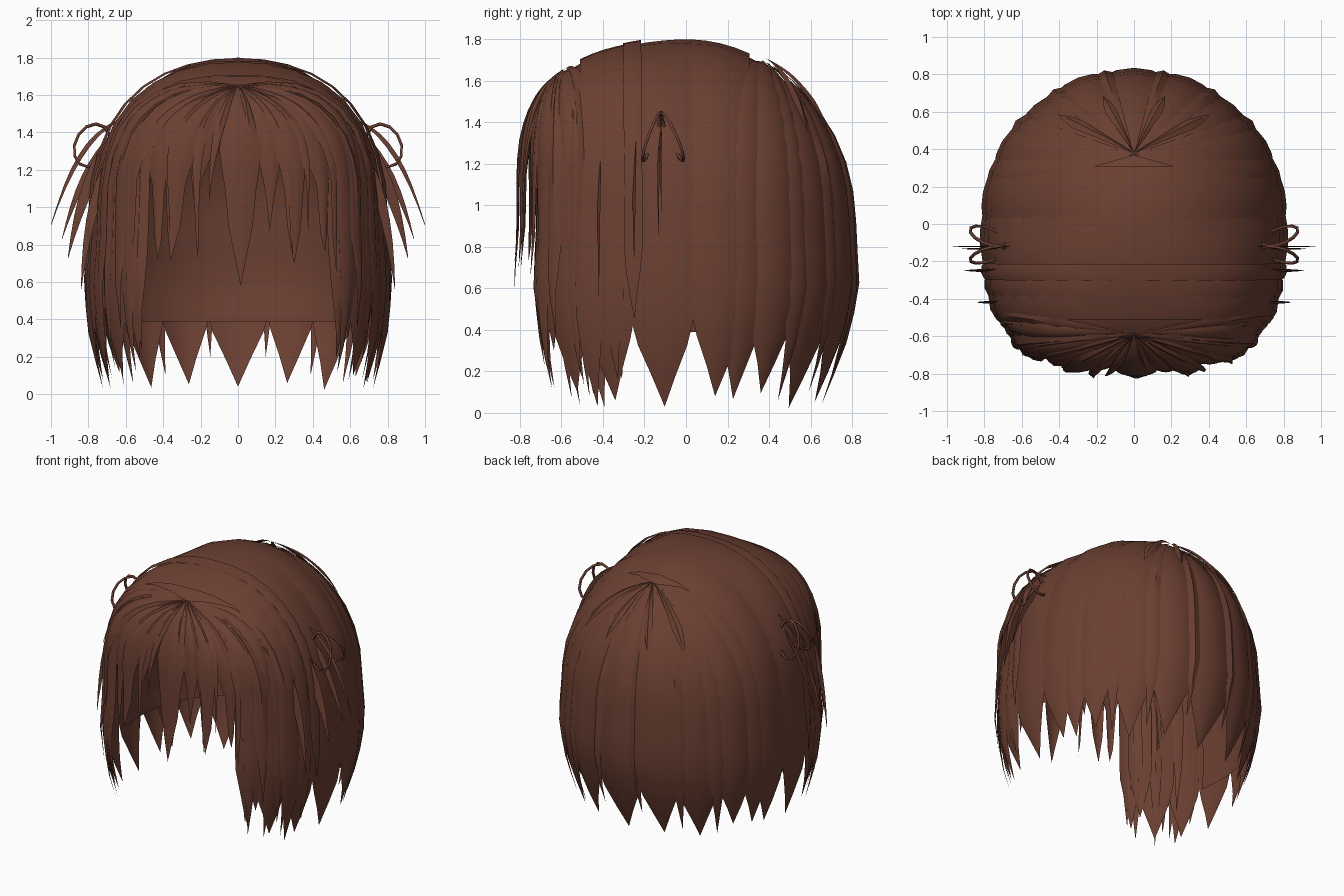
import bpy, bmesh, math, random
from mathutils import Vector

if "Cube" in bpy.data.objects:
    bpy.data.objects.remove(bpy.data.objects["Cube"])

random.seed(4)
A, B, ZC, H = 0.79, 0.80, 0.9, 0.9       # head half sizes, widest height, dome height
ARC = 1.05                               # rough path length over the dome

brown = bpy.data.materials.new("chestnut_hair")
brown.diffuse_color = (0.146, 0.050, 0.031, 1)
brown.use_nodes = True
brown.node_tree.nodes["Principled BSDF"].inputs["Base Color"].default_value = brown.diffuse_color


def finish(name, bm, angle=40):
    me = bpy.data.meshes.new(name)
    bmesh.ops.remove_doubles(bm, verts=bm.verts, dist=0.0004)
    bm.to_mesh(me)
    bm.free()
    ob = bpy.data.objects.new(name, me)
    bpy.context.collection.objects.link(ob)
    me.materials.append(brown)
    bpy.ops.object.select_all(action='DESELECT')
    ob.select_set(True)
    bpy.context.view_layer.objects.active = ob
    bpy.ops.object.shade_smooth_by_angle(angle=math.radians(angle))
    return ob


def power(y):
    # squarer section toward the front
    return 2.0 + 1.1 * min(1, max(0, -y / B))


def rim(deg):
    # widest outline of the head, angle measured from the front
    s, c = math.sin(math.radians(deg)), -math.cos(math.radians(deg))
    n = power(c * B)
    k = (abs(s) ** n + abs(c) ** n) ** (-1 / n)
    return Vector((A * s * k, B * c * k))


SIDE = [(-0.1, 0.85), (0.03, 0.92), (0.3, 1.0), (0.6, 1.03), (0.9, 1.0)]
BACK = [(-0.1, 0.72), (0.03, 0.82), (0.3, 0.94), (0.6, 1.02), (0.9, 1.0)]


def taper(z, pts):
    for (z0, r0), (z1, r1) in zip(pts, pts[1:]):
        if z <= z1:
            return r0 + (r1 - r0) * (z - z0) / (z1 - z0)
    return 1.0


def surface(start, deg, s, off):
    # point at distance s along a hair path from start over the dome and down
    r = rim(deg)
    if start == "part":
        p0 = Vector((0, r.y))
    else:
        p0 = Vector(start)
    if s < ARC:
        p = p0 + (r - p0) * math.sin(s / ARC * math.pi / 2)
        n = power(p.y)
        h = min(1, abs(p.x / A) ** n + abs(p.y / B) ** n)
        z = ZC + H * (1 - h) ** (1 / n)
    else:
        z = ZC - (s - ARC)
        p = Vector((r.x * taper(z, SIDE), r.y * taper(z, BACK if r.y > 0 else SIDE)))
    return Vector((p.x * (1 + off), p.y * (1 + off), ZC + (z - ZC) * (1 + off * 0.6) if z > ZC else z))


def lock(bm, start, deg, half, tip, off=0.0, point=0.8, bulge=0.02, s0=0.0, lean=0.0, cols=4, rows=13):
    # one strand sheet that follows the head and ends in a point
    if tip > ZC:
        end = ARC * math.acos((tip - ZC) / H) / (math.pi / 2)
    else:
        end = ARC + ZC - tip
    grid = []
    for i in range(rows + 1):
        f = i / rows
        s = s0 + (end - s0) * f
        w = 1 if f < point else max(0.0, (1 - f) / (1 - point))
        line = []
        for j in range(cols + 1):
            u = 2 * j / cols - 1
            d = deg + lean * f * f + u * half * w
            line.append(bm.verts.new(surface(start, d, s, off + bulge * (1 - u * u) * w * min(1, 3 * f))))
        grid.append(line)
    for g0, g1 in zip(grid, grid[1:]):
        for j in range(cols):
            bm.faces.new((g0[j], g0[j + 1], g1[j + 1], g1[j]))


def jit(v):
    return random.uniform(-v, v)


# inner cap, cut away around the face
bm = bmesh.new()
N, M = 48, 14
end = ARC + ZC - 0.39
ring = [[bm.verts.new(surface((0, -0.1), 360 * j / N, end * i / M, -0.03)) for j in range(N)] for i in range(M + 1)]
for i in range(M):
    for j in range(N):
        a = min(j + 0.5, N - j - 0.5) * 360 / N
        if not (a < 72 and i >= M * 0.5):
            bm.faces.new((ring[i][j], ring[i][(j + 1) % N], ring[i + 1][(j + 1) % N], ring[i + 1][j]))
finish("inner_cap", bm)

# broad back locks fanning from the whorl
WHORL = (0, 0.37)
bm = bmesh.new()
lock(bm, WHORL, 180, 13, 0.04, -0.01, 0.8, 0.035)
for sg in (1, -1):
    for deg, half, tip, off in [(159, 11, 0.07, 0.0), (140, 11, 0.04, -0.01), (122, 10, 0.1, 0.0), (110, 9, 0.08, -0.01)]:
        lock(bm, WHORL, sg * deg, half, tip + jit(0.02), off, 0.8, 0.03)
    for deg, half, tip in [(169, 3, 0.2), (149, 3.5, 0.1), (131, 4, 0.06)]:
        lock(bm, WHORL, sg * deg, half, tip, 0.012, 0.75, s0=0.1, cols=2)
    # short raised wisps at the whorl
    for deg, tip in [(164, 1.5), (141, 1.45)]:
        lock(bm, WHORL, sg * deg, 4, tip, 0.028, 0.7, 0.02, cols=2)
finish("back_locks", bm)

# broad side locks falling from the centre parting
bm = bmesh.new()
for sg in (1, -1):
    for deg, half, tip, off in [(102, 10.5, 0.08, 0.0), (82, 11, 0.03, 0.0), (64, 9, 0.06, 0.0), (50, 8, 0.1, -0.01),
                                (43, 5, 0.3, -0.015)]:
        lock(bm, "part", sg * deg, half, tip, off, 0.8, 0.02)
    # narrow raised bands
    for deg, half, tip, off in [(72, 3, 0.45, 0.03), (59, 4.5, 0.03, 0.02), (66, 3.5, 0.16, 0.018)]:
        lock(bm, "part", sg * deg, half, tip, off, 0.8, 0.015, lean=jit(2), cols=2)
finish("side_locks", bm)

# narrow face framing locks
FRINGE = (0, -0.58)
bm = bmesh.new()
for sg in (1, -1):
    for k in range(7):
        lock(bm, FRINGE, sg * (37 + k * 4), 3.4 + jit(0.6), (0.2, 0.1, 0.34, 0.05, 0.16, 0.08, 0.28)[k] + jit(0.03),
             0.012 * (k % 3) - 0.008, 0.65, 0.018, lean=sg * jit(2), cols=2)
    lock(bm, FRINGE, sg * 39, 5, 0.2, -0.015, 0.75)
finish("face_locks", bm)

# fringe fanning over the forehead
bm = bmesh.new()
lock(bm, FRINGE, 1, 9, 0.58, 0.005, 0.55, 0.03)
for sg in (1, -1):
    for deg, half, tip, off in [(14, 8, 0.88, -0.01), (22, 7, 0.68, 0.005), (31, 7, 0.78, -0.01), (40, 7, 0.6, 0.005), (50, 6, 0.75, 0.0)]:
        lock(bm, FRINGE, sg * deg, half, tip + jit(0.06), off, 0.55, 0.03, lean=sg * jit(3))
    for deg, tip in [(8, 0.95), (18, 0.72), (28, 0.85), (37, 0.65), (45, 0.6)]:
        lock(bm, FRINGE, sg * (deg + jit(2)), 3, tip, 0.02, 0.45, 0.015, lean=sg * jit(4), cols=2)
finish("fringe_locks", bm)


def blade(bm, pts, width, axis=Vector((0, 1, 0))):
    # thin loose strand, widest in the middle
    pts = [Vector(p) for p in pts]
    n = 8
    prev = None
    for i in range(n + 1):
        t = i / n
        p = pts[0] * (1 - t) ** 2 + pts[1] * 2 * t * (1 - t) + pts[2] * t * t
        w = width * math.sin(math.pi * (0.12 + 0.88 * t))
        row = [bm.verts.new(p - axis * w), bm.verts.new(p + Vector((0, 0, 0.01))), bm.verts.new(p + axis * w)]
        if prev:
            for j in range(2):
                bm.faces.new((prev[j], prev[j + 1], row[j + 1], row[j]))
        prev = row


# loose flyaway strands at the temples
bm = bmesh.new()
side = Vector((0.8, 0.25, 0.5)).normalized()
for sg in (1, -1):
    ax = Vector((side.x * sg, side.y, side.z))
    for pts, w in [(((0.66, -0.12, 1.45), (0.86, -0.12, 1.36), (1.0, -0.12, 0.9)), 0.013),
                   (((0.66, -0.12, 1.40), (0.84, -0.14, 1.2), (0.94, -0.13, 0.83)), 0.02),
                   (((0.60, -0.25, 1.46), (0.82, -0.25, 1.2), (0.91, -0.25, 0.72)), 0.035),
                   (((0.62, -0.42, 1.36), (0.80, -0.42, 1.1), (0.84, -0.42, 0.55)), 0.03)]:
        blade(bm, [(sg * x, y, z) for x, y, z in pts], w, ax)
finish("loose_strands", bm)

# thin looped ties at the temples, spreading apart as they hang
for sg in (1, -1):
    for spread in (0.11, -0.09):
        cu = bpy.data.curves.new("tie_loop", 'CURVE')
        cu.dimensions = '3D'
        cu.bevel_depth = 0.009
        cu.bevel_resolution = 0
        sp = cu.splines.new('POLY')
        sp.points.add(11)
        sp.use_cyclic_u = True
        for i, p in enumerate(sp.points):
            t = i / 12 * 2 * math.pi
            p.co = (sg * (0.78 + 0.095 * math.cos(t) - 0.02 * math.sin(t)),
                    -0.12 + spread * (1 - math.sin(t - 0.4)) / 2, 1.33 + 0.115 * math.sin(t), 1)
        cu.materials.append(brown)
        bpy.context.collection.objects.link(bpy.data.objects.new("tie_loop", cu))
